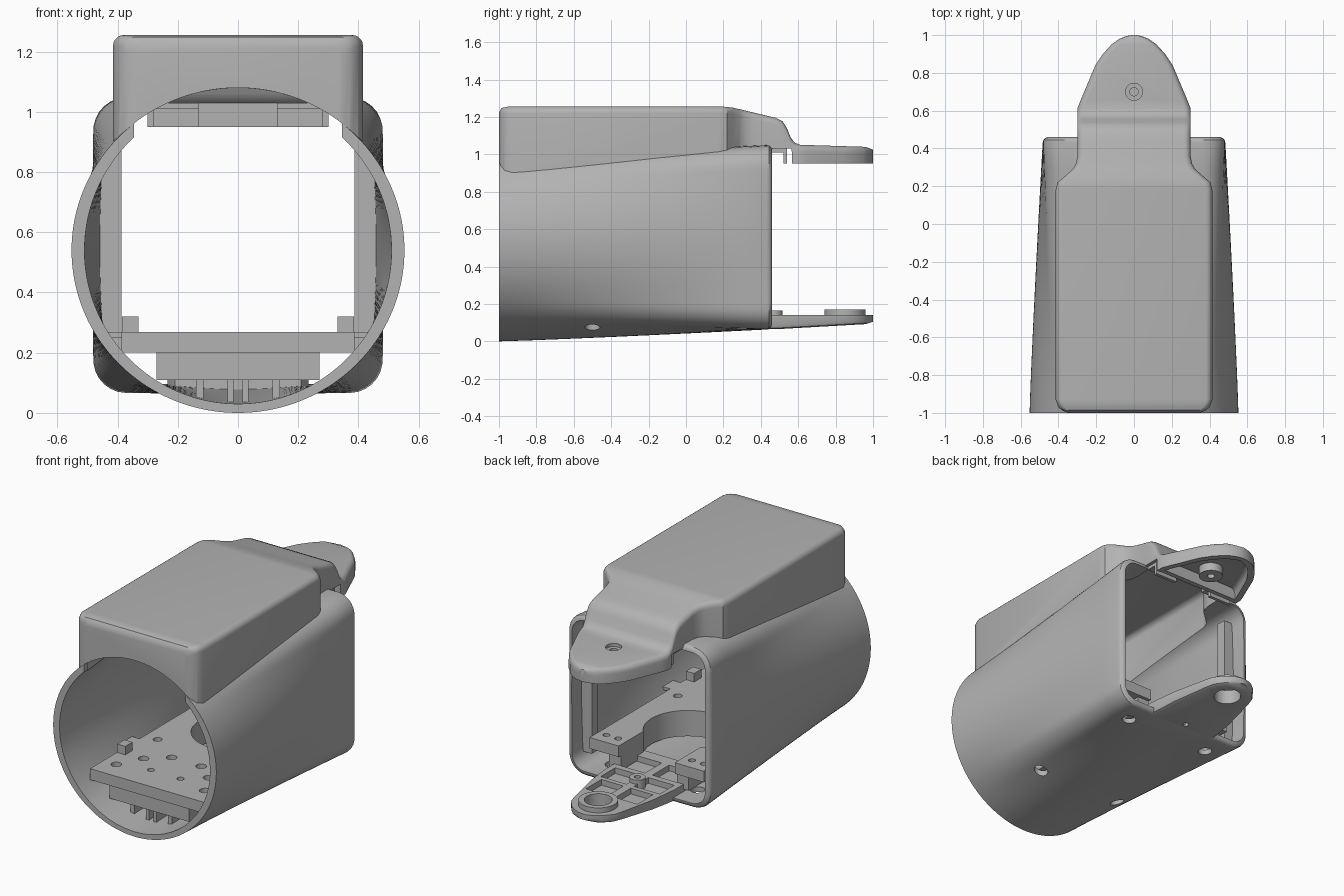
import bpy, bmesh, math
from mathutils import Vector, Matrix

cube = bpy.data.objects.get("Cube")
if cube:
    bpy.data.objects.remove(cube)

grey = bpy.data.materials.new("plain grey")
grey.use_nodes = True
grey.diffuse_color = (0.45, 0.45, 0.45, 1)
grey.node_tree.nodes["Principled BSDF"].inputs["Base Color"].default_value = (0.45, 0.45, 0.45, 1)


def finish(name, bm):
    bmesh.ops.recalc_face_normals(bm, faces=bm.faces)
    mesh = bpy.data.meshes.new(name)
    bm.to_mesh(mesh)
    bm.free()
    mesh.materials.append(grey)
    obj = bpy.data.objects.new(name, mesh)
    bpy.context.scene.collection.objects.link(obj)
    return obj


def box(name, x, y, z):
    bm = bmesh.new()
    bmesh.ops.create_cube(bm, size=1)
    for v in bm.verts:
        v.co = [lo + (c + 0.5) * (hi - lo) for c, (lo, hi) in zip(v.co, (x, y, z))]
    return finish(name, bm)


def cyl(name, x, y, r, z0, z1, r2=None):
    bm = bmesh.new()
    bmesh.ops.create_cone(bm, cap_ends=True, segments=40, radius1=r, radius2=r2 or r,
                          depth=z1 - z0, matrix=Matrix.Translation((x, y, (z0 + z1) / 2)))
    return finish(name, bm)


def loft(name, rings):
    bm = bmesh.new()
    loops = [[bm.verts.new(p) for p in ring] for ring in rings]
    n = len(loops[0])
    for a, b in zip(loops, loops[1:]):
        for i in range(n):
            j = (i + 1) % n
            bm.faces.new((a[i], a[j], b[j], b[i]))
    bm.faces.new(loops[0])
    bm.faces.new(loops[-1])
    return finish(name, bm)


def boolean(obj, tools, op="DIFFERENCE", keep=()):
    for tool in tools:
        mod = obj.modifiers.new("cut", "BOOLEAN")
        mod.operation, mod.solver, mod.object = op, "EXACT", tool
        bpy.context.view_layer.update()
        mesh = bpy.data.meshes.new_from_object(
            obj.evaluated_get(bpy.context.evaluated_depsgraph_get()))
        obj.modifiers.clear()
        obj.data = mesh
        if tool not in keep:
            bpy.data.objects.remove(tool)


def interp(keys, y):
    for (a, va), (b, vb) in zip(keys, keys[1:]):
        if y <= b:
            return va + (vb - va) * max(0, y - a) / (b - a)
    return keys[-1][1]


# Tube section: circle in front blending to a rounded rectangle behind
def rect_reach(a, hw, hh, r):
    lo, hi = 0, 2
    for _ in range(30):
        t = (lo + hi) / 2
        qx, qz = abs(t * math.cos(a)) - hw + r, abs(t * math.sin(a)) - hh + r
        d = math.hypot(max(qx, 0), max(qz, 0)) + min(max(qx, qz), 0) - r
        lo, hi = (t, hi) if d < 0 else (lo, t)
    return lo


def tube(name, front, back, corner, stations, lift=0):
    rings = []
    for y, inset in stations:
        t = min(1, max(0, (y + 1) / 1.46)) ** 1.15
        zc = 0.54 + t * (0.0175 + lift)
        ring = []
        for i in range(160):
            a = math.tau * (i + 0.5) / 160
            c, s = math.cos(a), math.sin(a)
            k = rect_reach(a, back[0] - inset, back[1] - inset, corner)
            x = (1 - t) * front[0] * c + t * k * c
            z = (1 - t) * front[1] * s + t * k * s
            ring.append((x, y, zc + z))
        rings.append(ring)
    return loft(name, rings)


spans = [(-1 + 0.13 * i, 0) for i in range(12)]
rim = [(0.445, 0.003), (0.455, 0.012), (0.46, 0.025)]
outer = ((0.553, 0.54), (0.482, 0.4925), 0.11)
body = tube("body_shell", *outer, spans[:-1] + [(0.43, 0)] + rim)
body_cutter = tube("body_cutter", *outer, [(-1.05, 0)] + spans[:-1] + [(0.43, 0)] + rim)
bore = tube("bore_cutter", (0.51, 0.51), (0.452, 0.462), 0.085,
            [(-1.05, 0)] + spans + [(0.5, 0)])

# Hood on top, running back into a drooping tail
widths = [(-1, .345), (-.99, .375), (-.97, .4), (-.93, .415), (.18, .415), (.22, .405),
          (.25, .37), (.29, .325), (.32, .307), (.36, .3), (.61, .3), (.65, .285),
          (.84, .205), (.9, .165), (.95, .12), (.98, .078), (.995, .04), (1, .012)]
tops = [(-1, 1.225), (-.985, 1.248), (-.95, 1.255), (.2, 1.255), (.25, 1.25), (.3, 1.238),
        (.48, 1.195), (.515, 1.178), (.54, 1.14), (.56, 1.09), (.58, 1.063), (.61, 1.051),
        (.96, 1.04), (1, 1.025)]
floors = [(-1, .7), (.44, .7), (.442, 1.03), (.565, 1.03), (.567, .95), (1, .95)]


def hood_solid(name, wall):
    rings = []
    for y in sorted({k[0] for k in widths + tops + floors}):
        w = max(0.008, interp(widths, y) - wall)
        top = interp(tops, y) - wall
        low = 0.6 if wall else interp(floors, y)
        r = min(0.035, w * 0.9)
        arc = [math.pi / 2 * i / 5 for i in range(6)]
        right = [(w, low)] + [(w - r + r * math.cos(a), top - r + r * math.sin(a)) for a in arc]
        pts = right + [(-x, z) for x, z in reversed(right)]
        rings.append([(x, y * (1 - wall), z) for x, z in pts])
    return loft(name, rings)


hood = hood_solid("top_hood", 0)
hood_inner = hood_solid("hood_cutter", 0.03)
boolean(hood, [body_cutter, hood_inner], keep=(hood_inner,))
slot = box("slot_cutter", (-.345, .345), (-1.1, -.9), (.8, 1.2))
boolean(body, [bore, hood_inner, slot])

# Screw holes through the belly and the tail
boolean(body, [cyl("hole", s * 0.29, y, 0.04, -0.1, 0.2) for s in (-1, 1) for y in (-0.5, 0.3)])
boss = cyl("tail_screw_boss", 0, 0.7, 0.07, 0.965, 1.03)
boolean(boss, [cyl("hole", 0, 0.7, 0.022, 0.9, 1.1)])
boolean(hood, [cyl("hole", 0, 0.7, 0.045, 0.9, 1.1)])

parts = [body, hood, boss]
parts.append(box("tail_cross_wall", (-.28, .28), (.57, .6), (.95, 1.03)))

# Inner tray with a round bay open to the rear
tray = box("tray_top", (-.387, .387), (-.88, .38), (.2, .268))
tray_base = box("tray_base", (-.27, .27), (-.86, .36), (.11, .2))
for obj in (tray, tray_base):
    boolean(obj, [cyl("bay", 0, -0.02, 0.25, 0, 0.5), box("bay", (-.19, .19), (0, .5), (0, .5))])
holes = [(.1, -.7, .02), (.22, -.6, .03), (.1, -.5, .03), (.3, -.75, .03),
         (.3, -.35, .025), (.25, .3, .02), (.33, .3, .02)]
boolean(tray, [cyl("hole", s * x, y, r, 0.21, 0.4) for x, y, r in holes for s in (-1, 1)])
parts += [tray, tray_base]

# Side fittings, repeated on both sides
for side, s in (("left", 1), ("right", -1)):
    def pair(a, b):
        return tuple(sorted((s * a, s * b)))
    parts += [
        box(side + "_rear_lip", pair(.387, .465), (.3, .36), (.16, .96)),
        box(side + "_tray_stop", pair(.33, .385), (-.62, -.55), (.26, .32)),
        box(side + "_tray_bracket", pair(.38, .455), (-.5, -.4), (.25, .268)),
        box(side + "_clip_post", pair(.13, .28), (.52, .54), (.95, 1.025)),
        box(side + "_clip_arm", pair(.13, .28), (.46, .54), (1.01, 1.03)),
        box(side + "_outer_fin", pair(.115, .14), (-.84, -.6), (.035, .115)),
        box(side + "_inner_fin", pair(.015, .035), (-.84, -.6), (.02, .115)),
    ]

# Lower tongue with pockets and a ring at the tip
lower_w = [(.12, .21), (.16, .235), (.45, .235), (.62, .215), (.85, .165), (.9, .15),
           (.95, .11), (.98, .07), (.995, .035), (1, .01)]
lower_z = [(.12, .058), (.5, .066), (.96, .092), (1, .105)]
rings = []
for y in sorted({k[0] for k in lower_w + lower_z}):
    w, z = interp(lower_w, y), interp(lower_z, y)
    e = min(.02, w / 2)
    rings.append([(-w, y, .14), (-w, y, z + e), (-w + e * .3, y, z + e * .3), (-w + e, y, z),
                  (w - e, y, z), (w - e * .3, y, z + e * .3), (w, y, z + e), (w, y, .14)])
tongue = loft("lower_tongue", rings)
pockets = [box("pocket", tuple(sorted((s * .025, s * x))), (y0, y1), (.105, .2))
           for s in (-1, 1) for x, y0, y1 in ((.2, .2, .36), (.2, .4, .54), (.175, .57, .72))]
boolean(tongue, pockets + [cyl("hole", 0, .85, .078, 0, .3), cyl("hole", 0, .47, .018, 0, .3)])
ring = cyl("tongue_ring", 0, .85, .11, .12, .17)
boolean(ring, [cyl("hole", 0, .85, .078, 0, .3)])
post = cyl("tongue_post", 0, .47, .045, .09, .165)
boolean(post, [cyl("hole", 0, .47, .018, 0, .3)])
parts += [tongue, ring, post]

# Smooth the curves, keep the hard edges
bpy.ops.object.select_all(action="DESELECT")
for obj in parts:
    obj.select_set(True)
bpy.context.view_layer.objects.active = body
bpy.ops.object.shade_smooth_by_angle(angle=math.radians(32))
